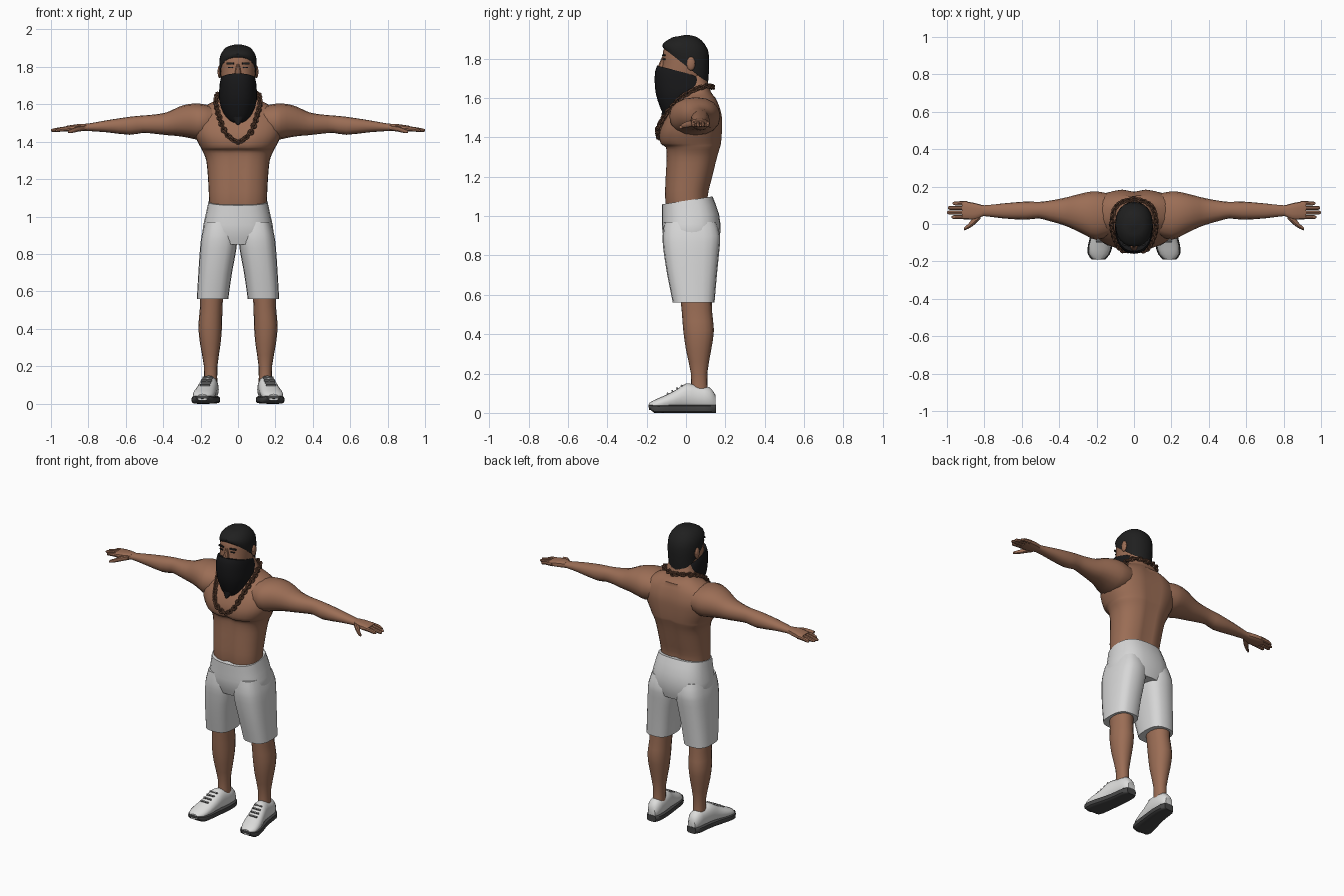
import bpy
import bmesh
import math
from mathutils import Matrix, Vector
from mathutils.bvhtree import BVHTree

cube = bpy.data.objects.get("Cube")
if cube:
    bpy.data.objects.remove(cube, do_unlink=True)

parts = []


def material(name, r, g, b):
    mat = bpy.data.materials.new(name)
    mat.use_nodes = True
    mat.diffuse_color = (r, g, b, 1)
    shader = next(n for n in mat.node_tree.nodes if n.type == 'BSDF_PRINCIPLED')
    shader.inputs["Base Color"].default_value = (r, g, b, 1)
    return mat


SKIN = material("skin brown", .33, .155, .092)
HAIR = material("hair black", .014, .014, .014)
CLOTH = material("mask black", .009, .009, .01)
WHITE = material("shorts white", .68, .68, .68)
SHOE = material("shoe white", .72, .72, .71)
SOLE = material("sole grey", .06, .06, .06)
BRONZE = material("chain bronze", .13, .06, .035)
LACE = material("lace grey", .3, .3, .3)


def finish(name, bm, mat):
    bmesh.ops.recalc_face_normals(bm, faces=bm.faces)
    mesh = bpy.data.meshes.new(name)
    bm.to_mesh(mesh)
    bm.free()
    mesh.materials.append(mat)
    obj = bpy.data.objects.new(name, mesh)
    bpy.context.collection.objects.link(obj)
    parts.append(obj)
    return obj


def smooth(rows, steps):
    """Catmull-Rom interpolation of equal-length rows of numbers."""
    result = []
    last = len(rows) - 1
    for i in range(last):
        a, b, c, d = (rows[min(max(j, 0), last)] for j in range(i - 1, i + 3))
        for s in range(steps):
            t = s / steps
            result.append([q + t / 2 * (r - p + t * (2*p - 5*q + 4*r - s3
                           + t * (3*q - p - 3*r + s3)))
                           for p, q, r, s3 in zip(a, b, c, d)])
    return result + [list(rows[last])]


def loft(name, mat, axis, rows, side=1, sides=16, power=2.2, steps=2):
    """Skin rounded sections: position, first span, second span, optional tilt."""
    bm = bmesh.new()
    rings = []
    for t, a0, a1, b0, b1, *tilt in smooth(rows, steps):
        ring = []
        for k in range(sides):
            angle = math.tau * k / sides
            u, v = (math.copysign(abs(w) ** (2 / power), w)
                    for w in (math.cos(angle), math.sin(angle)))
            a = (a0 + a1) / 2 + u * (a1 - a0) / 2
            b = (b0 + b1) / 2 + v * (b1 - b0) / 2
            pos = t + v * (tilt[0] if tilt else 0)
            x, y, z = {'x': (pos, a, b), 'y': (a, pos, b), 'z': (a, b, pos)}[axis]
            ring.append(bm.verts.new((x * side, y, z)))
        rings.append(ring)
    for low, high in zip(rings, rings[1:]):
        for k in range(sides):
            n = (k + 1) % sides
            bm.faces.new((low[k], low[n], high[n], high[k]))
    bm.faces.new(rings[0])
    bm.faces.new(rings[-1])
    return finish(name, bm, mat)


def column(name, mat, rows, **options):
    """Upright symmetric loft: height, half width, front, back, optional tilt."""
    return loft(name, mat, 'z', [(r[0], -r[1], r[1], *r[2:]) for r in rows], **options)


def block(name, mat, centre, size, turn=(0, 0, 0)):
    bm = bmesh.new()
    bmesh.ops.create_cube(bm, size=1)
    spin = Matrix.Identity(4)
    for angle, axis in zip(turn, 'XYZ'):
        spin = Matrix.Rotation(angle, 4, axis) @ spin
    bm.transform(Matrix.Translation(centre) @ spin @ Matrix.Diagonal((*size, 1)))
    return finish(name, bm, mat)


def ball(name, mat, centre, size):
    bm = bmesh.new()
    bmesh.ops.create_uvsphere(bm, u_segments=12, v_segments=8, radius=1)
    bm.transform(Matrix.Translation(centre) @ Matrix.Diagonal((*size, 1)))
    return finish(name, bm, mat)


# Torso with chest shelf and neck
torso = column("torso", SKIN, [
    (1.02, .15, -.1, .12), (1.1, .155, -.108, .112), (1.2, .16, -.105, .135),
    (1.3, .17, -.1, .16), (1.35, .19, -.105, .175), (1.37, .2, -.132, .18),
    (1.43, .23, -.135, .185), (1.5, .245, -.105, .185), (1.56, .22, -.06, .17),
    (1.6, .16, -.03, .15), (1.635, .105, -.01, .125), (1.72, .07, -.03, .1)],
    sides=32, power=2.4, steps=3)
# Centre groove on the chest and spine
for v in torso.data.vertices:
    if abs(v.co.x) < .004 and v.co.z < 1.6:
        v.co.y -= math.copysign(.014, v.co.y - .03)

# Head, nose, ears and face details
column("head", SKIN, [
    (1.6, .05, -.11, .03), (1.66, .075, -.125, .08), (1.72, .088, -.128, .1),
    (1.78, .093, -.118, .11), (1.84, .092, -.116, .105), (1.88, .078, -.09, .09),
    (1.905, .045, -.05, .05)], sides=24)
loft("nose", SKIN, 'z', [(1.74, -.02, .02, -.15, -.1), (1.77, -.017, .017, -.14, -.1),
                         (1.815, -.008, .008, -.12, -.1)], sides=10)
for s in (1, -1):
    ball("ear", SKIN, (s * .098, .025, 1.775), (.011, .022, .035))
    block("eyebrow", HAIR, (s * .042, -.112, 1.818), (.04, .009, .009), (0, 0, s * .22))
    block("eye", HAIR, (s * .04, -.112, 1.797), (.026, .008, .006), (0, 0, s * .22))

# Short hair, hairline tilted down to the nape
column("hair", HAIR, [
    (1.765, .096, -.116, .112, -.09), (1.82, .1, -.12, .118, -.05),
    (1.865, .093, -.105, .112, -.022), (1.9, .068, -.07, .08, -.008),
    (1.914, .04, -.04, .045, 0), (1.92, .012, -.01, .015, 0)], sides=24)

# Face mask hanging to a point in front
column("face_mask", CLOTH, [
    (1.735, .092, -.146, .085, -.03), (1.71, .098, -.158, .1, -.02),
    (1.66, .101, -.158, .115, .005), (1.62, .1, -.145, .12, .03),
    (1.58, .085, -.115, .115, .065), (1.565, .07, -.1, .1, .065)],
    sides=24)
loft("mask_tip", CLOTH, 'z', [(1.49, -.005, .005, -.128, -.1), (1.54, -.045, .045, -.122, -.06),
                              (1.6, -.08, .08, -.135, 0)])

# Shorts
column("shorts_hips", WHITE, [
    (1.08, .158, -.122, .135, .02), (1.0, .175, -.122, .168, .01),
    (.92, .19, -.12, .175, 0), (.85, .17, -.1, .16, 0)], sides=24, power=2.6)

for s in (1, -1):
    loft("shorts_leg", WHITE, 'z', [
        (.97, .02, .175, -.11, .155), (.9, .006, .194, -.119, .174),
        (.83, .008, .203, -.115, .17), (.7, .032, .212, -.095, .157),
        (.56, .052, .22, -.067, .145)], s, 20, 2.8)

    # Bare lower leg
    loft("lower_leg", SKIN, 'z', [
        (.7, .07, .205, -.04, .13), (.52, .083, .203, -.022, .132),
        (.42, .085, .212, -.014, .142), (.32, .093, .203, 0, .128),
        (.2, .11, .182, .025, .108), (.1, .11, .182, .025, .112)], s)

    # Shoe upper, sole and laces
    shoe = [(.15, .145, .025, .09), (.12, .147, .042, .13), (.06, .15, .047, .14),
            (0, .158, .05, .15), (-.05, .168, .054, .118), (-.11, .18, .059, .088),
            (-.16, .188, .052, .066), (-.188, .19, .028, .05)]
    loft("shoe", SHOE, 'y', [(y, c - w, c + w, .015, top) for y, c, w, top in shoe], s)
    loft("shoe_sole", SOLE, 'y',
         [(y * 1.01, c - w - .007, c + w + .007, max(0, -y - .16), .042)
          for y, c, w, top in shoe], s, 16, 4)
    for i in range(4):
        block("shoe_lace", LACE, (s * (.162 + .005 * i), -.022 - .024 * i, .138 - .013 * i),
              (.054, .008, .009), (.5, 0, 0))

    # Arm from shoulder to wrist
    loft("arm", SKIN, 'x', [
        (.13, -.06, .16, 1.43, 1.59), (.2, -.085, .175, 1.41, 1.603),
        (.26, -.06, .168, 1.42, 1.602), (.32, -.03, .153, 1.43, 1.585),
        (.38, -.005, .138, 1.435, 1.557), (.45, .015, .125, 1.443, 1.545),
        (.51, .03, .118, 1.447, 1.54), (.58, .023, .12, 1.437, 1.533),
        (.7, .03, .11, 1.45, 1.515), (.8, .042, .1, 1.457, 1.497),
        (.85, .035, .108, 1.455, 1.495)], s)

    # Hand, fingers and thumb
    loft("palm", SKIN, 'x', [
        (.81, .042, .1, 1.458, 1.496), (.85, .025, .112, 1.455, 1.495),
        (.9, .026, .12, 1.453, 1.488), (.92, .03, .118, 1.456, 1.484)], s, 14, 2.8)
    for i, tip in enumerate((.975, 1, .995, .97)):
        y = .037 + .0245 * i
        loft("finger", SKIN, 'x', [
            (.89, y - .012, y + .012, 1.457, 1.484), (.94, y - .011, y + .011, 1.455, 1.479),
            (tip - .01, y - .01, y + .01, 1.452, 1.47),
            (tip, y - .004, y + .004, 1.456, 1.465)], s, 8)
    loft("thumb", SKIN, 'x', [
        (.82, .03, .06, 1.46, 1.488), (.855, -.005, .04, 1.453, 1.484),
        (.885, -.025, .002, 1.447, 1.472), (.91, -.035, -.02, 1.445, 1.461)], s, 10)

# Heavy necklace of twisted links lying on the chest
half = smooth([(0, .135, 1.655), (.09, .09, 1.655), (.118, .01, 1.625),
               (.1, -.07, 1.53), (.062, -.13, 1.44), (0, -.15, 1.395)], 40)
path = [Vector(p) for p in half] + [Vector((-x, y, z)) for x, y, z in reversed(half[1:-1])]
bm = bmesh.new()
bm.from_mesh(torso.data)
surface = BVHTree.FromBMesh(bm)
bm.free()
bpy.ops.mesh.primitive_torus_add(major_segments=10, minor_segments=5,
                                 major_radius=.012, minor_radius=.0055)
template = bpy.context.object
chain = bmesh.new()
previous, count = path[-1], 0
for i, point in enumerate(path):
    if i and (point - previous).length < .018:
        continue
    tangent = path[(i + 1) % len(path)] - path[i - 1]
    previous, count = point, count + 1
    spot, normal, index, distance = surface.find_nearest(point)
    if point.z < 1.6 or (point - spot).dot(normal) < .01:
        spot = spot + normal * .012
    else:
        spot = point
    link = template.data.copy()
    roll = Matrix.Rotation(math.pi / 4 * (-1) ** count, 4, 'X')
    turn = tangent.to_track_quat('X', 'Z').to_matrix().to_4x4()
    link.transform(Matrix.Translation(spot) @ turn @ roll @ Matrix.Diagonal((1.2, 1, 1, 1)))
    chain.from_mesh(link)
    bpy.data.meshes.remove(link)
bpy.data.objects.remove(template, do_unlink=True)
finish("chain_necklace", chain, BRONZE)

# Smooth shading with crisp edges
bpy.ops.object.select_all(action='DESELECT')
for obj in parts:
    obj.select_set(True)
bpy.context.view_layer.objects.active = parts[0]
bpy.ops.object.shade_smooth_by_angle(angle=math.radians(35))
